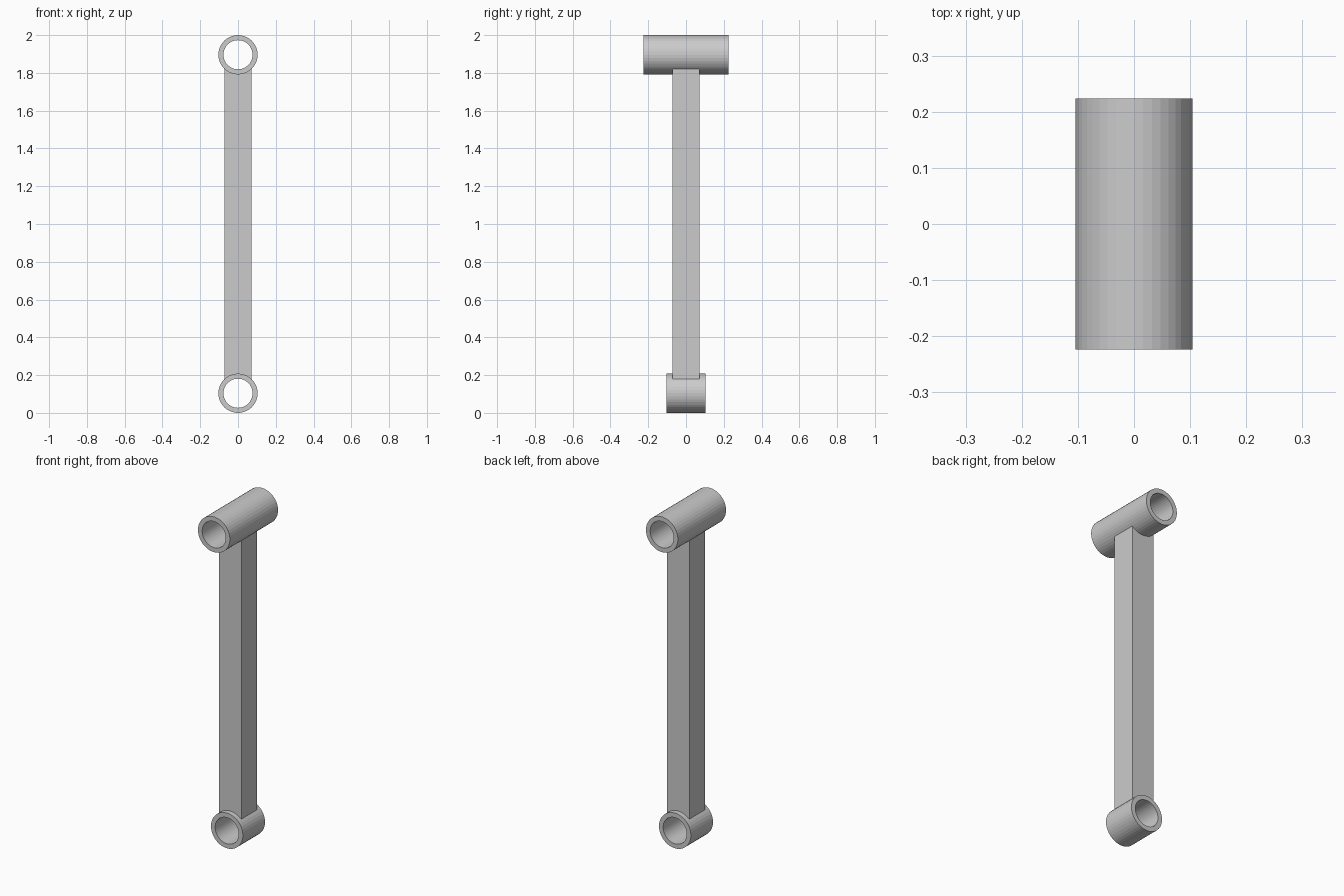
import bpy
import bmesh
from math import sin, cos, pi, asin

if "Cube" in bpy.data.objects:
    bpy.data.objects.remove(bpy.data.objects["Cube"])

R_OUT, R_IN, SEGS = 0.104, 0.077, 40
Z_LOW, Z_HIGH = R_OUT, 2 - R_OUT
HALF = 0.072  # half width of the square bar


def finish(name, bm):
    bmesh.ops.recalc_face_normals(bm, faces=bm.faces)
    mesh = bpy.data.meshes.new(name)
    bm.to_mesh(mesh)
    bm.free()
    obj = bpy.data.objects.new(name, mesh)
    bpy.context.collection.objects.link(obj)
    return obj


def sleeve(name, z, length):
    """Open tube lying along y."""
    bm = bmesh.new()
    loops = []
    for r, y in ((R_OUT, -length / 2), (R_OUT, length / 2),
                 (R_IN, length / 2), (R_IN, -length / 2)):
        loops.append([bm.verts.new((r * cos(2 * pi * i / SEGS), y,
                                    z + r * sin(2 * pi * i / SEGS)))
                      for i in range(SEGS)])
    for k in range(4):
        a, b = loops[k], loops[(k + 1) % 4]
        for i in range(SEGS):
            j = (i + 1) % SEGS
            bm.faces.new((a[i], a[j], b[j], b[i]))
    return finish(name, bm)


def coped_bar(name):
    """Square bar whose ends are curved to sit within the sleeve walls."""
    r = R_OUT - 0.003
    span = asin(HALF / r)
    angles = [span * (i / 6 - 1) for i in range(13)]
    low = [(r * sin(a), Z_LOW + r * cos(a)) for a in angles]
    high = [(x, 2 - z) for x, z in reversed(low)]
    bm = bmesh.new()
    face = bm.faces.new([bm.verts.new((x, -HALF, z)) for x, z in low + high])
    res = bmesh.ops.extrude_face_region(bm, geom=[face], use_keep_orig=True)
    verts = [v for v in res["geom"] if isinstance(v, bmesh.types.BMVert)]
    bmesh.ops.translate(bm, verts=verts, vec=(0, 2 * HALF, 0))
    return finish(name, bm)


# Link rod with a wide upper sleeve and a short lower sleeve
sleeve("upper_sleeve", Z_HIGH, 0.448)
sleeve("lower_sleeve", Z_LOW, 0.206)
coped_bar("link_bar")
